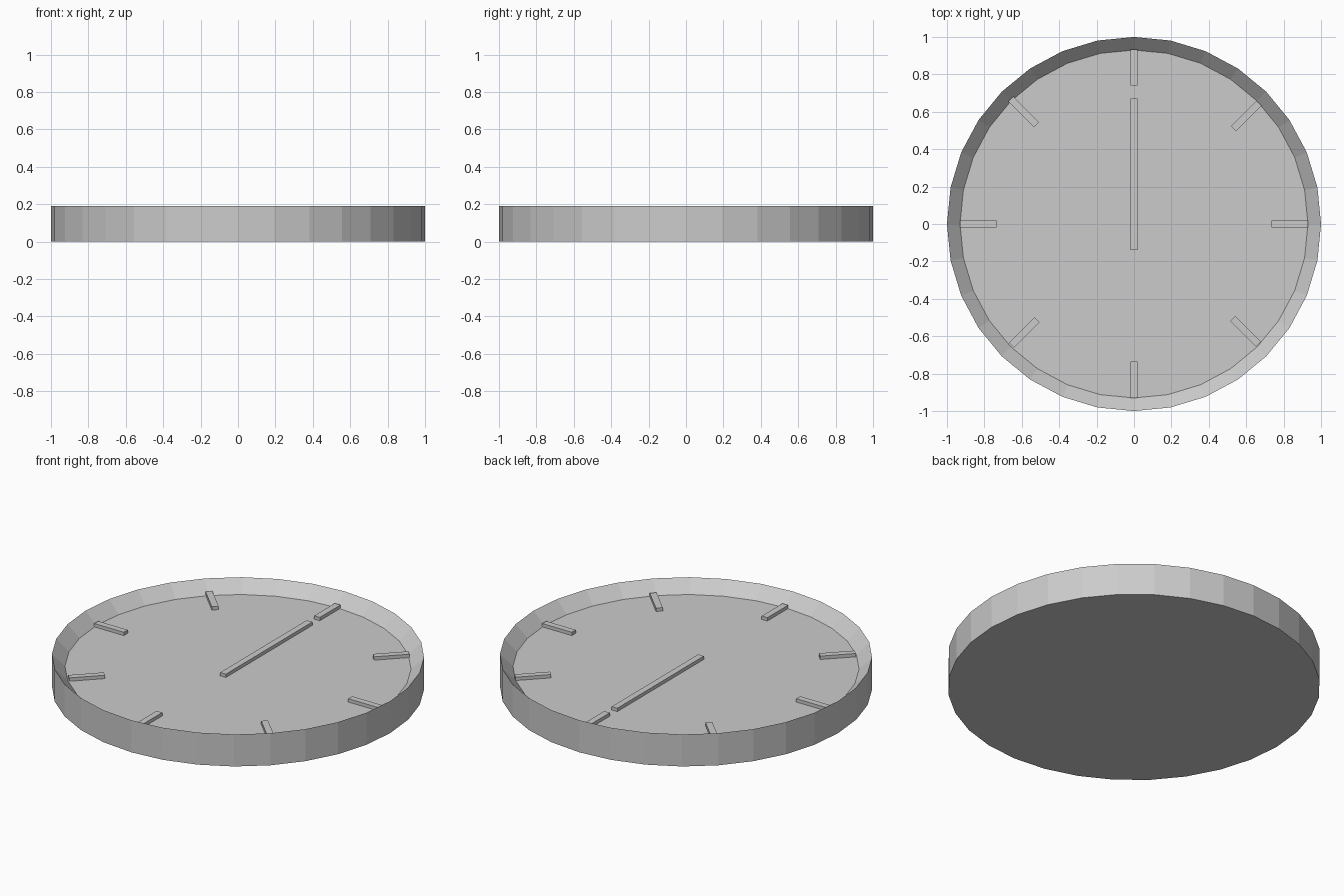
import bpy, bmesh
from math import pi, cos, sin

if "Cube" in bpy.data.objects:
    bpy.data.objects.remove(bpy.data.objects["Cube"])

SIDES = 32
FLOOR = 0.12


def link(name, bm):
    bmesh.ops.recalc_face_normals(bm, faces=bm.faces)
    mesh = bpy.data.meshes.new(name)
    bm.to_mesh(mesh)
    bm.free()
    obj = bpy.data.objects.new(name, mesh)
    bpy.context.collection.objects.link(obj)
    return obj


def bar(name, x, y, length, angle, width=0.037, height=0.02):
    bm = bmesh.new()
    bmesh.ops.create_cube(bm, size=1)
    bmesh.ops.scale(bm, vec=(length, width, height), verts=bm.verts)
    obj = link(name, bm)
    obj.location = (x, y, FLOOR + height / 2)
    obj.rotation_euler.z = angle
    return obj


# Dial body: flat base, upright wall, sharp rim sloping in to a sunken face
bm = bmesh.new()
rings = []
for r, z in [(1, 0), (1, 0.19), (0.93, FLOOR)]:
    rings.append([bm.verts.new((r * cos(2 * pi * i / SIDES), r * sin(2 * pi * i / SIDES), z))
                  for i in range(SIDES)])
for a, b in zip(rings, rings[1:]):
    for i in range(SIDES):
        j = (i + 1) % SIDES
        bm.faces.new((a[i], a[j], b[j], b[i]))
bm.faces.new(rings[0][::-1])
bm.faces.new(rings[-1])
link("dial_body", bm)

# Eight hour markers, diagonals very slightly uneven
centres = [(0.833, 0), (0.60, 0.578), (0, 0.837), (-0.59, 0.60),
           (-0.833, 0), (-0.587, -0.58), (0, -0.833), (0.597, -0.574)]
for i, (x, y) in enumerate(centres):
    bar(f"hour_marker_{i + 1}", x, y, 0.194, i * pi / 4)

# Single hand pointing to the top
bar("clock_hand", 0, 0.265, 0.81, pi / 2)
